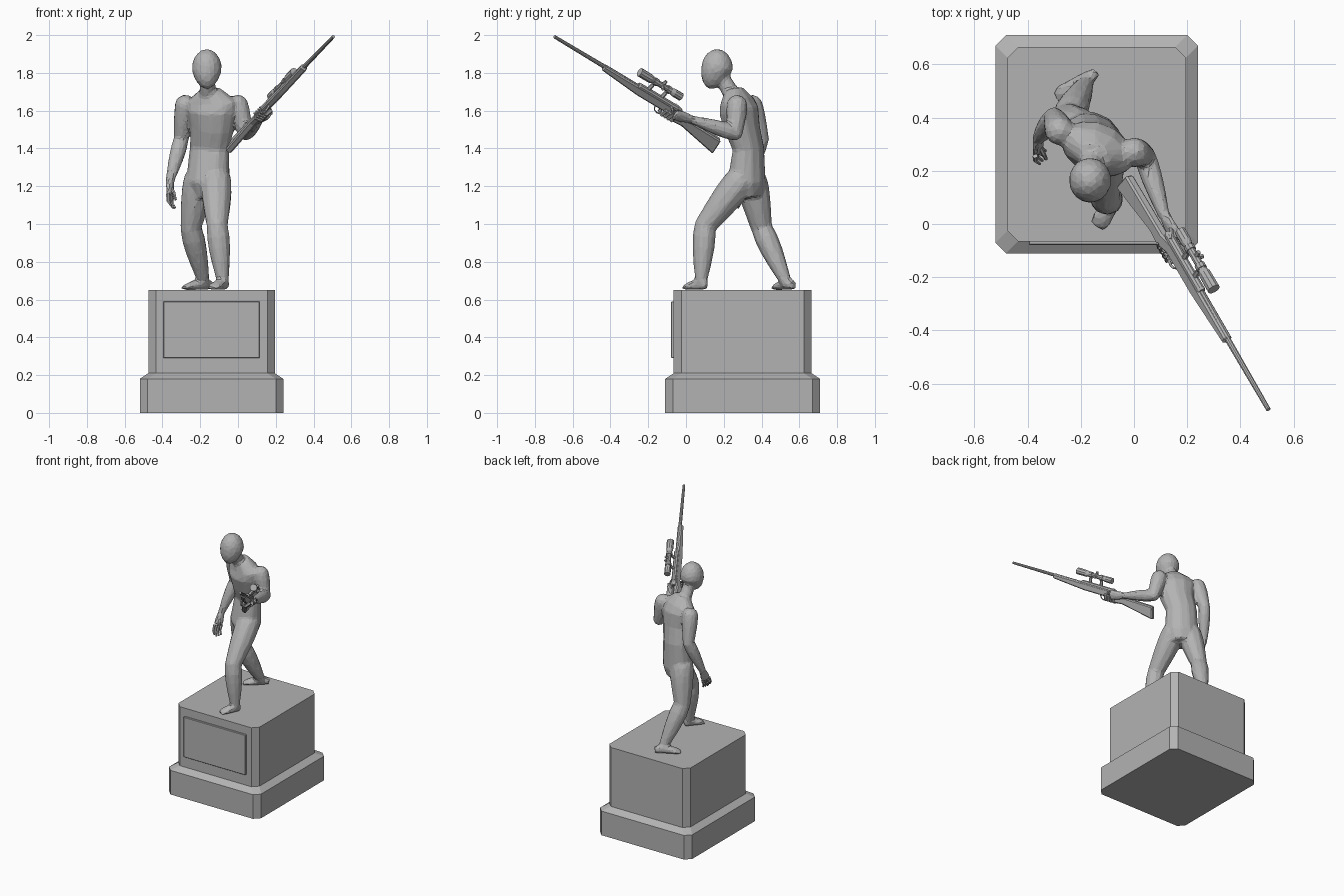
import bpy, bmesh, math
from mathutils import Vector, Matrix

cube = bpy.data.objects.get("Cube")
if cube:
    bpy.data.objects.remove(cube, do_unlink=True)

GREY = (0.45, 0.45, 0.45, 1)
UP = Vector((0, 0, 1))
RIGHT = Vector((1, 0, 0))

stone = bpy.data.materials.new("stone grey")
stone.use_nodes = True
stone.diffuse_color = GREY
stone.node_tree.nodes["Principled BSDF"].inputs["Base Color"].default_value = GREY


def finish(name, bm):
    """Turn a bmesh into a named stone object."""
    bmesh.ops.recalc_face_normals(bm, faces=bm.faces)
    mesh = bpy.data.meshes.new(name)
    bm.to_mesh(mesh)
    bm.free()
    mesh.materials.append(stone)
    part = bpy.data.objects.new(name, mesh)
    bpy.context.scene.collection.objects.link(part)
    return part


def skin(bm, rings):
    """Bridge equal point rings and cap both ends."""
    loops = [[bm.verts.new(point) for point in ring] for ring in rings]
    count = len(loops[0])
    for low, high in zip(loops, loops[1:]):
        for i in range(count):
            j = (i + 1) % count
            bm.faces.new((low[i], low[j], high[j], high[i]))
    bm.faces.new(loops[0][::-1])
    bm.faces.new(loops[-1])


def loft(bm, rows, side=RIGHT, sides=10):
    """Elliptical sections along a path; row = centre, half width, half depth."""
    centres = [Vector(row[0]) for row in rows]
    rings = []
    for k, (centre, width, depth) in enumerate(rows):
        ahead = centres[min(k + 1, len(rows) - 1)]
        behind = centres[max(k - 1, 0)]
        tangent = (ahead - behind).normalized()
        across = (side - tangent * side.dot(tangent)).normalized()
        through = tangent.cross(across)
        angles = [math.tau * (i + 0.5) / sides for i in range(sides)]
        rings.append([centres[k] + across * width * math.cos(a) + through * depth * math.sin(a)
                      for a in angles])
    skin(bm, rings)


def limb(bm, joints, radii, swells):
    """Tapered muscles between rounded joints."""
    for joint, radius in zip(joints, radii):
        bmesh.ops.create_icosphere(bm, subdivisions=2, radius=radius,
                                   matrix=Matrix.Translation(joint))
    for k, swell in enumerate(swells):
        rows = []
        for step in range(6):
            t = step / 5
            taper = radii[k] + (radii[k + 1] - radii[k]) * t
            radius = taper + swell * math.sin(math.pi * t ** 0.7)
            rows.append((joints[k].lerp(joints[k + 1], t), radius, radius))
        loft(bm, rows)


def foot(bm, heel, toe):
    """Wedge with a raised instep, resting on the pedestal top."""
    side = (toe - heel).cross(UP)
    rows = []
    for t, height, width in ((0, 0.05, 0.02), (0.3, 0.07, 0.03), (0.8, 0.04, 0.04), (1, 0.02, 0.03)):
        rows.append((heel.lerp(toe, t) + UP * height / 2, width, height / 2))
    loft(bm, rows, side)


def finger(bm, points, radius):
    """Slim tapering rod through a few points."""
    side = (points[-1] - points[0]).orthogonal()
    rows = [(p, radius * (1 - i / 5), radius * (1 - i / 5)) for i, p in enumerate(points)]
    loft(bm, rows, side, sides=6)


# Pedestal with chamfered corners and a stepped base
def octagon(inset, z, chamfer=0.04):
    left, right = inset - 0.52, 0.24 - inset
    front, back = inset - 0.11, 0.71 - inset
    return [(left + chamfer, front, z), (right - chamfer, front, z),
            (right, front + chamfer, z), (right, back - chamfer, z),
            (right - chamfer, back, z), (left + chamfer, back, z),
            (left, back - chamfer, z), (left, front + chamfer, z)]


bm = bmesh.new()
step = 0.045
skin(bm, [octagon(0, 0), octagon(0, 0.18), octagon(step, 0.21), octagon(step, 0.65)])
finish("pedestal", bm)

# Blank front plaque
bm = bmesh.new()
bmesh.ops.create_cube(bm, size=1, matrix=Matrix.Translation((-0.14, -0.07, 0.44))
                      @ Matrix.Diagonal((0.51, 0.018, 0.3, 1)))
plaque = finish("plaque", bm)
bevel = plaque.modifiers.new("edge", 'BEVEL')
bevel.width, bevel.segments = 0.003, 1

# Torso, turned towards the model's right
bm = bmesh.new()
shoulder_line = Vector((0.9, -0.4, 0))
loft(bm, [((-0.16, 0.33, 1.14), 0.09, 0.07),
          ((-0.16, 0.32, 1.22), 0.12, 0.1),
          ((-0.15, 0.33, 1.4), 0.11, 0.08),
          ((-0.14, 0.3, 1.5), 0.12, 0.09),
          ((-0.14, 0.28, 1.6), 0.14, 0.1),
          ((-0.14, 0.27, 1.65), 0.14, 0.08),
          ((-0.15, 0.25, 1.71), 0.06, 0.05)], shoulder_line, sides=12)

# Neck and head, narrowing to the chin
skull = Vector((-0.165, 0.165, 1.82))
limb(bm, [Vector((-0.16, 0.24, 1.69)), skull], (0.045, 0.04), (0,))
ball = bmesh.ops.create_icosphere(bm, subdivisions=3, radius=1)
for vert in ball["verts"]:
    x, y, z = vert.co
    jaw = max(0, -z)
    narrow = 1 - 0.2 * jaw
    vert.co = skull + Vector((0.08 * x * narrow, 0.085 * y * narrow - 0.03 * jaw, 0.107 * z))

# Arms: shoulder, elbow, wrist
right_wrist = Vector((-0.36, 0.32, 1.23))
left_wrist = Vector((0.11, 0.04, 1.55))
arm_radii, arm_swells = (0.056, 0.04, 0.024), (0.004, 0.008)
limb(bm, [Vector((-0.28, 0.35, 1.63)), Vector((-0.3, 0.4, 1.45)), right_wrist], arm_radii, arm_swells)
limb(bm, [Vector((0, 0.27, 1.63)), Vector((0.04, 0.26, 1.48)), left_wrist], arm_radii, arm_swells)

# Legs: hip, knee, ankle
leg_radii, leg_swells = (0.083, 0.057, 0.031), (0.006, 0.012)
limb(bm, [Vector((-0.115, 0.28, 1.22)), Vector((-0.11, 0.1, 0.99)), Vector((-0.08, 0.08, 0.69))],
     leg_radii, leg_swells)
limb(bm, [Vector((-0.21, 0.35, 1.22)), Vector((-0.25, 0.4, 0.98)), Vector((-0.18, 0.53, 0.69))],
     leg_radii, leg_swells)
foot(bm, Vector((-0.06, 0.11, 0.65)), Vector((-0.14, -0.01, 0.65)))
foot(bm, Vector((-0.14, 0.57, 0.65)), Vector((-0.29, 0.47, 0.65)))

# Rifle frame: s runs back from the muzzle, v is up, w is sideways
muzzle = Vector((0.505, -0.697, 1.992))
forward = Vector((0.58, -1, 0.6)).normalized()
lift = Vector((0.36, 0.62, 0.68))
lift = (lift - forward * lift.dot(forward)).normalized()
sideways = forward.cross(lift)


def rifle(s, v, w=0):
    return muzzle - forward * s + lift * v + sideways * w


def tube(bm, rows, v=0):
    """Lathe along the rifle; row = s, radius."""
    loft(bm, [(rifle(s, v), radius, radius) for s, radius in rows], sideways)


# Palms, then fuse the whole body into one faceted skin
spread = Vector((0.4, 0.85, -0.25)).normalized()
knuckle = Vector((-0.36, 0.28, 1.15))
for wrist, end, side in ((right_wrist, knuckle, spread), (left_wrist, rifle(0.83, -0.01, -0.04), lift)):
    loft(bm, [(wrist, 0.024, 0.02), (wrist.lerp(end, 0.5), 0.034, 0.019), (end, 0.037, 0.017)], side)
body = finish("body", bm)
fuse = body.modifiers.new("fuse", 'REMESH')
fuse.mode, fuse.voxel_size = 'VOXEL', 0.01
soften = body.modifiers.new("soften", 'SMOOTH')
soften.factor, soften.iterations = 0.5, 6
facets = body.modifiers.new("facets", 'DECIMATE')
facets.ratio = 0.09

# Right hand fingers, hanging open
bm = bmesh.new()
for i in range(4):
    root = knuckle + spread * 0.018 * (i - 1.5)
    reach = 1 - 0.1 * abs(i - 1.3)
    middle = root + Vector((0, -0.02, -0.04)) * reach
    finger(bm, [root, middle, middle + Vector((0.02, -0.015, -0.03)) * reach], 0.01)
thumb = right_wrist.lerp(knuckle, 0.4)
finger(bm, [thumb, thumb + Vector((0.02, -0.04, -0.03)), thumb + Vector((0.03, -0.06, -0.07))], 0.011)
finish("right_fingers", bm)

# Left hand fingers, curled round the grip
bm = bmesh.new()
for i in range(4):
    s = 0.785 + 0.022 * i
    finger(bm, [rifle(s, -0.02, -0.03), rifle(s, -0.06, -0.02),
                rifle(s, -0.07, 0.01), rifle(s, -0.04, 0.03)], 0.012)
finger(bm, [rifle(0.88, 0, -0.03), rifle(0.85, 0.02, -0.01), rifle(0.82, 0.02, 0.01)], 0.011)
finish("left_fingers", bm)

# Stock: side profile with a flat thickness
outline = [(0.34, 0.01), (0.8, 0.01), (0.87, -0.01), (1.16, -0.015), (1.175, -0.105),
           (0.92, -0.06), (0.86, -0.065), (0.8, -0.04), (0.6, -0.04), (0.34, -0.02)]
bm = bmesh.new()
skin(bm, [[rifle(s, v, w) for s, v in outline] for w in (-0.018, 0.018)])
stock = finish("stock", bm)
bevel = stock.modifiers.new("rounding", 'BEVEL')
bevel.width, bevel.segments = 0.007, 1

# Barrel, receiver and bolt handle
bm = bmesh.new()
tube(bm, [(0, 0.009), (0.6, 0.014)])
tube(bm, [(0.57, 0.015), (0.58, 0.018), (0.84, 0.018), (0.86, 0.01)], v=0.008)
finger(bm, [rifle(0.8, 0.01, -0.01), rifle(0.81, 0, -0.04), rifle(0.82, -0.01, -0.05)], 0.008)
finish("barrel_and_receiver", bm)

# Scope with flared ends, ring mounts and turrets
bm = bmesh.new()
sight = 0.078
tube(bm, [(0.525, 0.025), (0.6, 0.024), (0.62, 0.016), (0.74, 0.016), (0.76, 0.022), (0.81, 0.022)], sight)
for s in (0.635, 0.725):
    tube(bm, [(s - 0.01, 0.021), (s + 0.01, 0.021)], sight)
    finger(bm, [rifle(s, 0.01), rifle(s, sight)], 0.012)
finger(bm, [rifle(0.68, sight), rifle(0.68, sight + 0.034)], 0.011)
finger(bm, [rifle(0.68, sight), rifle(0.68, sight, -0.034)], 0.011)
finish("scope", bm)

# Trigger guard and trigger
bm = bmesh.new()
arc = [math.pi * i / 6 for i in range(7)]
loft(bm, [(rifle(0.765 - 0.035 * math.cos(a), -0.038 - 0.034 * math.sin(a)), 0.006, 0.003) for a in arc],
     sideways, sides=6)
finger(bm, [rifle(0.76, -0.03), rifle(0.765, -0.06)], 0.004)
finish("trigger_guard", bm)
